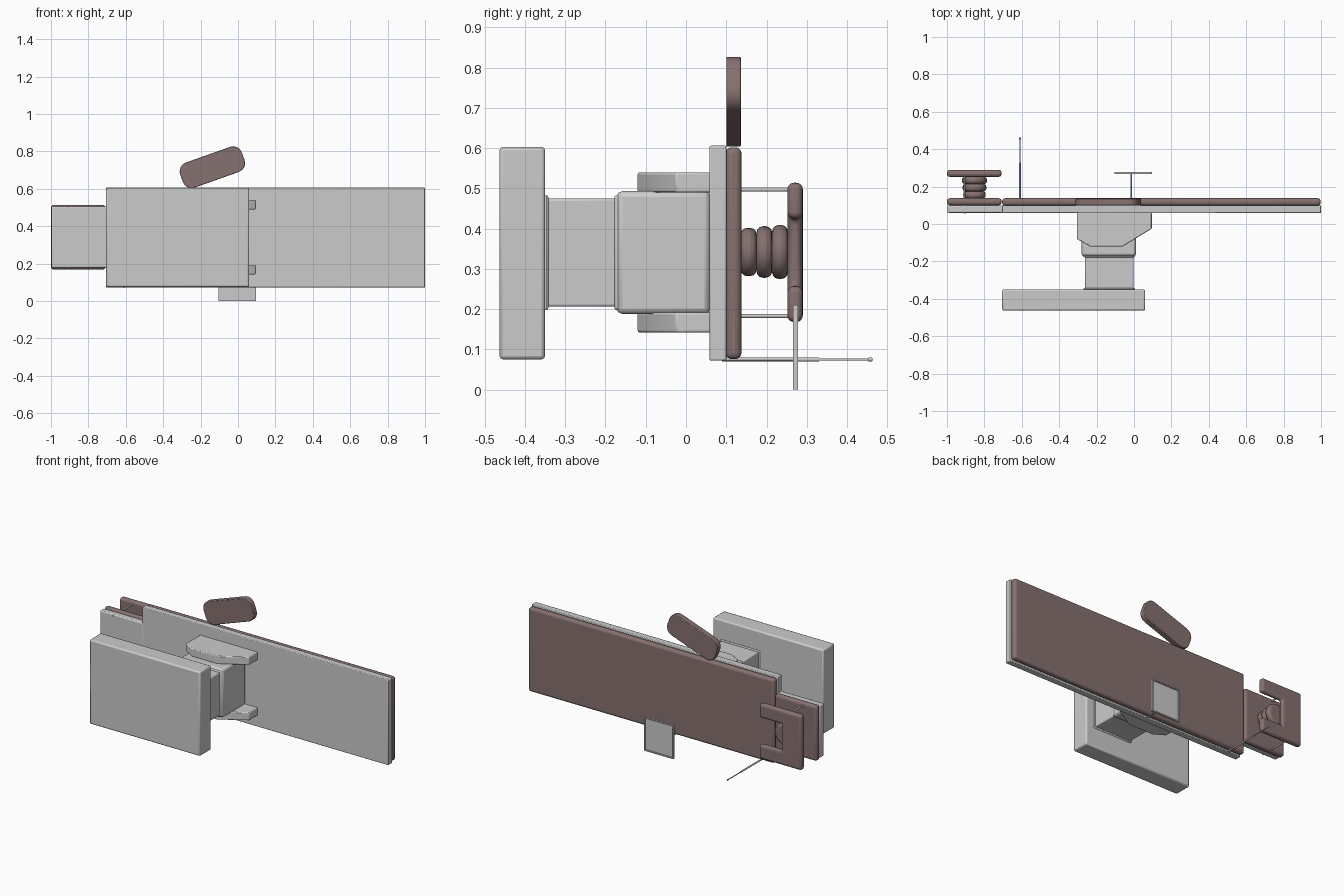
import bpy, bmesh, math
from mathutils import Matrix

cube = bpy.data.objects.get("Cube")
if cube:
    bpy.data.objects.remove(cube, do_unlink=True)


def material(name, rgb):
    m = bpy.data.materials.new(name)
    m.use_nodes = True
    m.diffuse_color = (*rgb, 1)
    m.node_tree.nodes["Principled BSDF"].inputs["Base Color"].default_value = (*rgb, 1)
    return m


GREY = material("light grey metal", (0.6, 0.6, 0.6))
BROWN = material("brown padding", (0.235, 0.165, 0.16))


def finish(bm, name, mat, bevel=0.0, segments=2):
    bmesh.ops.recalc_face_normals(bm, faces=bm.faces)
    mesh = bpy.data.meshes.new(name)
    bm.to_mesh(mesh)
    bm.free()
    mesh.materials.append(mat)
    ob = bpy.data.objects.new(name, mesh)
    bpy.context.collection.objects.link(ob)
    if bevel:
        mod = ob.modifiers.new("Bevel", "BEVEL")
        mod.width, mod.segments = bevel, segments
        mod.limit_method, mod.angle_limit = "ANGLE", math.radians(40)
    bpy.ops.object.select_all(action="DESELECT")
    ob.select_set(True)
    bpy.context.view_layer.objects.active = ob
    bpy.ops.object.shade_smooth_by_angle(angle=math.radians(35))
    return ob


def box(name, mat, x, y, z, bevel=0.0, segments=2):
    """Box given by its (low, high) range on each axis."""
    bm = bmesh.new()
    bmesh.ops.create_cube(bm, size=1)
    for v in bm.verts:
        for i, (low, high) in enumerate((x, y, z)):
            v.co[i] = low if v.co[i] < 0 else high
    return finish(bm, name, mat, bevel, segments)


def prism(name, mat, points, axis, low, high, bevel=0.0, segments=2):
    """Extrude a 2D outline: (x, z) along y, or (x, y) along z."""
    bm = bmesh.new()
    place = (lambda a, b: (a, low, b)) if axis == "y" else (lambda a, b: (a, b, low))
    face = bm.faces.new([bm.verts.new(place(a, b)) for a, b in points])
    ext = bmesh.ops.extrude_face_region(bm, geom=[face])["geom"]
    shift = (0, high - low, 0) if axis == "y" else (0, 0, high - low)
    bmesh.ops.translate(bm, vec=shift, verts=[g for g in ext if isinstance(g, bmesh.types.BMVert)])
    return finish(bm, name, mat, bevel, segments)


def rod(name, mat, x, z, y0, y1, radius, sides=12, bevel=0.0, segments=3):
    """Round bar running along y."""
    bm = bmesh.new()
    turn = Matrix.Translation((x, (y0 + y1) / 2, z)) @ Matrix.Rotation(math.pi / 2, 4, "X")
    bmesh.ops.create_cone(bm, cap_ends=True, segments=sides, radius1=radius,
                          radius2=radius, depth=y1 - y0, matrix=turn)
    return finish(bm, name, mat, bevel, segments)


# Base and column
box("base", GREY, (-0.705, 0.06), (-0.463, -0.35), (0.075, 0.603), 0.009)
box("lower_column", GREY, (-0.262, -0.003), (-0.36, -0.16), (0.206, 0.475), 0.006)
for tag, y0, y1, big in (("bottom", -0.352, -0.342, 0.008), ("top", -0.178, -0.16, 0.008)):
    box(tag + "_column_collar", GREY, (-0.262 - big, -0.003 + big), (y0, y1),
        (0.206 - big, 0.475 + big), 0.006)
box("upper_column", GREY, (-0.282, 0.012), (-0.172, 0.06), (0.188, 0.493), 0.014)

# Angled brackets on both sides of the column
bracket = [(-0.305, 0.062), (-0.305, -0.08), (-0.235, -0.12), (-0.06, -0.12),
           (0.095, -0.025), (0.095, 0.062)]
for tag, z0, z1 in (("lower", 0.142, 0.192), ("upper", 0.49, 0.54)):
    prism(tag + "_bracket", GREY, bracket, "z", z0, z1, 0.005)

# Table top and mattress
box("table_frame", GREY, (-0.705, 1.0), (0.058, 0.1), (0.072, 0.606), 0.004)
box("mattress", BROWN, (-0.705, 0.998), (0.098, 0.138), (0.076, 0.602), 0.016, 4)

# Head section
box("head_frame", GREY, (-0.998, -0.7), (0.06, 0.1), (0.178, 0.506), 0.006)
box("head_cushion", BROWN, (-1.0, -0.708), (0.1, 0.138), (0.168, 0.514), 0.016, 4)

# Open face rest on stacked rings
rest = [(-1, 0.168), (-0.708, 0.168), (-0.708, 0.257), (-0.86, 0.257),
        (-0.86, 0.425), (-0.708, 0.425), (-0.708, 0.514), (-1, 0.514)]
prism("face_rest", BROWN, rest, "y", 0.252, 0.29, 0.016, 4)
for i, radius in enumerate((0.06, 0.064, 0.067)):
    y0 = 0.136 + 0.039 * i
    rod("neck_ring_%d" % (i + 1), BROWN, -0.853, 0.342, y0, y0 + 0.039, radius, 24, 0.016)
for tag, z in (("lower", 0.183), ("upper", 0.497)):
    rod(tag + "_rest_rod", GREY, -0.907, z, 0.056, 0.262, 0.005)

# Side pole with a round tip
rod("pole", GREY, -0.61, 0.075, 0.09, 0.33, 0.005)
rod("pole_extension", GREY, -0.61, 0.075, 0.33, 0.458, 0.003)
rod("pole_tip", GREY, -0.61, 0.075, 0.452, 0.463, 0.005, 12, 0.002)

# Tray with a raised rim on a thin stem
rod("tray_stem", GREY, -0.015, 0.076, 0.09, 0.27, 0.004)
box("tray", GREY, (-0.105, 0.097), (0.266, 0.271), (0, 0.21))
for tag, x in (("left", (0.09, 0.097)), ("right", (-0.105, -0.098))):
    box(tag + "_tray_rim", GREY, x, (0.266, 0.278), (0, 0.21))
for tag, z in (("lower", (0, 0.007)), ("upper", (0.203, 0.21))):
    box(tag + "_tray_rim", GREY, (-0.105, 0.097), (0.266, 0.278), z)

# Tilted arm pad with rounded corners
tilt, radius = math.radians(19.5), 0.05
pad = []
for corner, (sx, sz) in enumerate(((1, 1), (-1, 1), (-1, -1), (1, -1))):
    for step in range(7):
        a = math.pi / 2 * (corner + step / 6)
        u = sx * 0.125 + radius * math.cos(a)
        w = sz * 0.021 + radius * math.sin(a)
        pad.append((-0.137 + u * math.cos(tilt) - w * math.sin(tilt),
                    0.715 + u * math.sin(tilt) + w * math.cos(tilt)))
prism("arm_pad", BROWN, pad, "y", 0.1, 0.136, 0.003)
